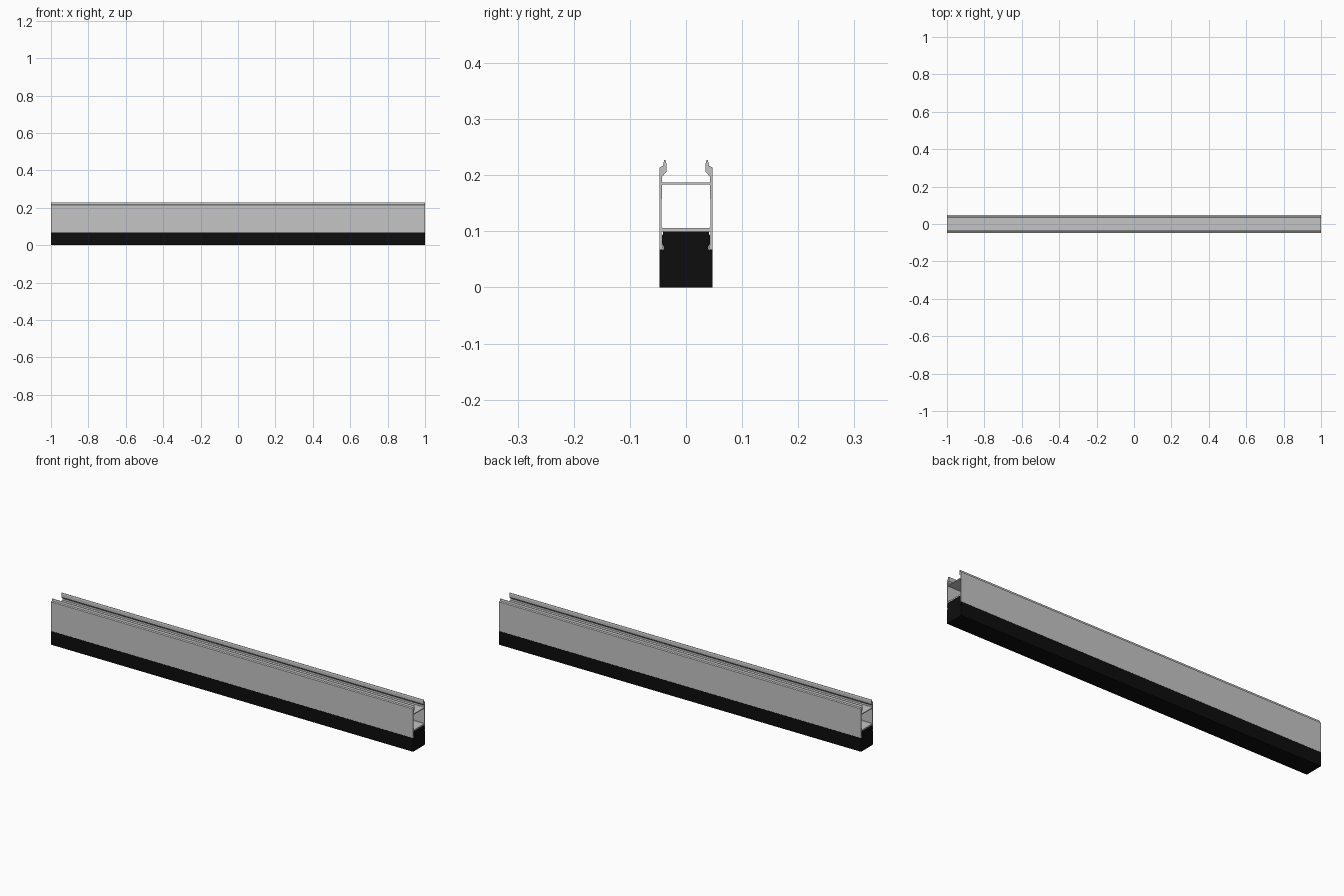
import bpy

cube = bpy.data.objects.get("Cube")
if cube:
    bpy.data.objects.remove(cube, do_unlink=True)

HALF_LENGTH = 1.0


def make_material(name, color, roughness):
    mat = bpy.data.materials.new(name)
    mat.use_nodes = True
    mat.diffuse_color = color
    bsdf = mat.node_tree.nodes["Principled BSDF"]
    bsdf.inputs["Base Color"].default_value = color
    bsdf.inputs["Roughness"].default_value = roughness
    return mat


aluminium = make_material("light grey aluminium", (0.56, 0.56, 0.56, 1), 0.5)
black = make_material("black plastic", (0.004, 0.004, 0.004, 1), 0.6)


def extrude_profile(name, profile, mat):
    """Sweep a closed (y, z) outline along the full length."""
    n = len(profile)
    verts = [(x, y, z) for x in (-HALF_LENGTH, HALF_LENGTH) for y, z in profile]
    faces = [(i, (i + 1) % n, n + (i + 1) % n, n + i) for i in range(n)]
    faces += [tuple(reversed(range(n))), tuple(range(n, 2 * n))]
    # Clockwise outlines need their faces turned outward
    area = sum(profile[i][0] * profile[(i + 1) % n][1]
               - profile[(i + 1) % n][0] * profile[i][1] for i in range(n))
    if area < 0:
        faces = [tuple(reversed(f)) for f in faces]
    mesh = bpy.data.meshes.new(name)
    mesh.from_pydata(verts, [], faces)
    mesh.materials.append(mat)
    obj = bpy.data.objects.new(name, mesh)
    bpy.context.collection.objects.link(obj)
    return obj


def mirrored(points):
    return points + [(-y, z) for y, z in reversed(points)]


# Side walls with a snap hook at the bottom and a clip lip at the top
wall = [(0.047, 0.068), (0.047, 0.214), (0.041, 0.217), (0.039, 0.227),
        (0.037, 0.227), (0.035, 0.221), (0.035, 0.206), (0.043, 0.197),
        (0.0435, 0.106), (0.0435, 0.076), (0.041, 0.073), (0.041, 0.070),
        (0.043, 0.068)]
extrude_profile("back_wall", wall, aluminium)
extrude_profile("front_wall", [(-y, z) for y, z in wall], aluminium)

# Cross webs joining the walls, with small fillets at the corners
upper_web = [(0.0436, 0.180), (0.0436, 0.188), (0.042, 0.187)]
extrude_profile("upper_web", mirrored([(0.042, 0.183)] + upper_web), aluminium)
lower_web = [(0.042, 0.100), (0.0436, 0.098), (0.0436, 0.108), (0.042, 0.106)]
extrude_profile("lower_web", mirrored(lower_web), aluminium)

# Solid lower insert with a narrower neck that snaps between the hooks
insert = [(0.047, 0.0), (0.047, 0.0675), (0.0405, 0.0675), (0.0405, 0.074),
          (0.043, 0.077), (0.043, 0.092), (0.041, 0.095), (0.041, 0.0995)]
extrude_profile("lower_insert", mirrored(insert), black)
